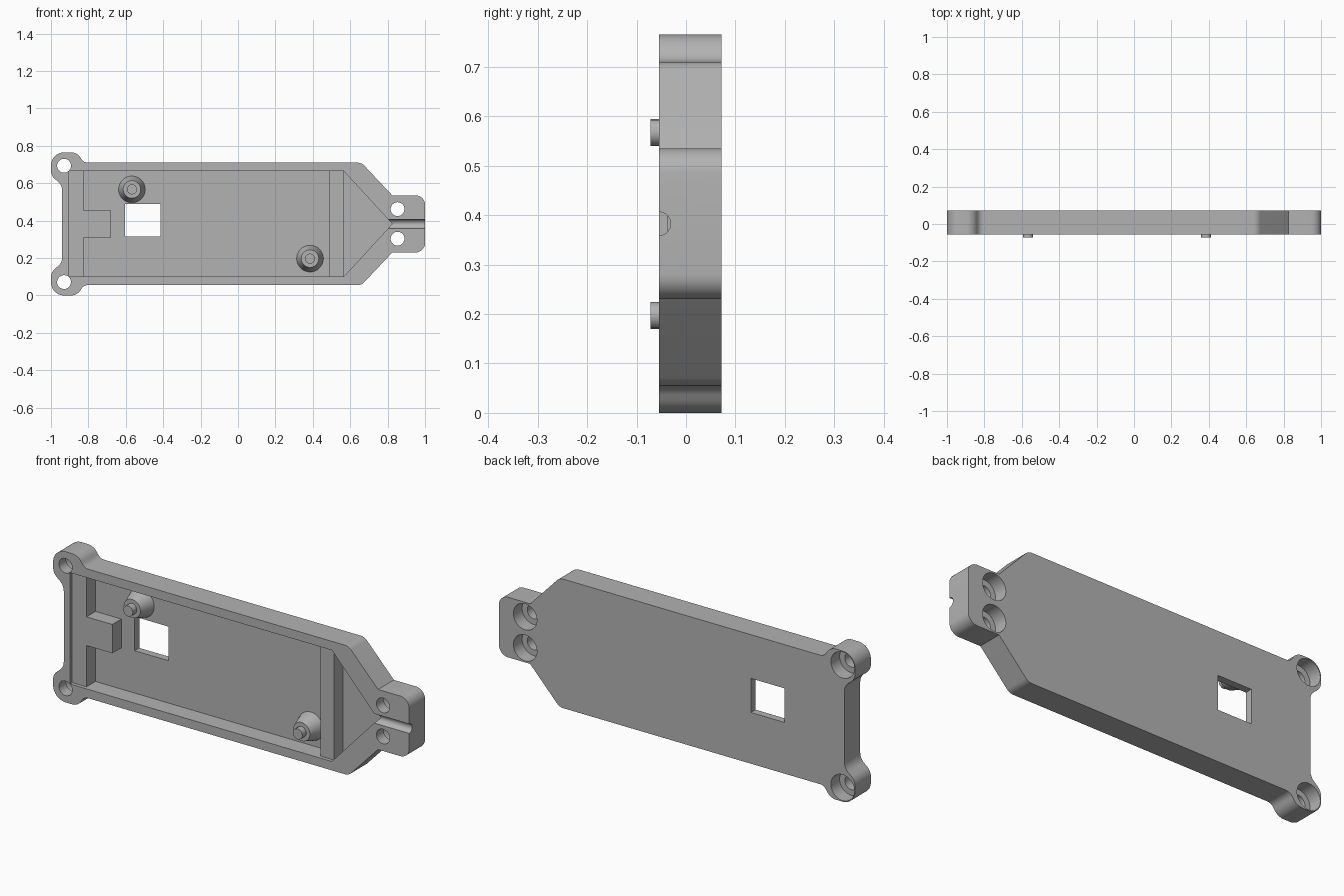
import bpy, bmesh, math
from mathutils import Vector, Matrix

if "Cube" in bpy.data.objects:
    bpy.data.objects.remove(bpy.data.objects["Cube"], do_unlink=True)

FRONT, BACK, FLOOR, LEDGE, MID = -0.055, 0.072, 0.035, -0.037, 0.3825

grey = bpy.data.materials.new("grey plastic")
grey.use_nodes = True
grey.diffuse_color = (0.45, 0.45, 0.45, 1)
grey.node_tree.nodes["Principled BSDF"].inputs["Base Color"].default_value = (0.45, 0.45, 0.45, 1)


def finish(bm, name):
    bmesh.ops.recalc_face_normals(bm, faces=bm.faces)
    me = bpy.data.meshes.new(name)
    bm.to_mesh(me)
    bm.free()
    me.materials.append(grey)
    ob = bpy.data.objects.new(name, me)
    bpy.context.collection.objects.link(ob)
    return ob


def prism(name, points, y0, y1):
    """Extrude an x-z outline along y."""
    bm = bmesh.new()
    face = bm.faces.new([bm.verts.new((x, y0, z)) for x, z in points])
    ext = bmesh.ops.extrude_face_region(bm, geom=[face])
    verts = [g for g in ext["geom"] if isinstance(g, bmesh.types.BMVert)]
    bmesh.ops.translate(bm, verts=verts, vec=(0, y1 - y0, 0))
    return finish(bm, name)


def cone(name, x, z, y0, y1, r0, r1, sides=40):
    """Round part along y, radius r0 at y0 and r1 at y1."""
    bm = bmesh.new()
    mat = Matrix.Translation((x, (y0 + y1) / 2, z)) @ Matrix.Rotation(-math.pi / 2, 4, "X")
    bmesh.ops.create_cone(bm, cap_ends=True, segments=sides, radius1=r0, radius2=r1,
                          depth=y1 - y0, matrix=mat)
    return finish(bm, name)


def rounded(corners, steps=8):
    """Round each (x, z, radius) corner of an outline."""
    out = []
    for i, (x, z, r) in enumerate(corners):
        p = Vector((x, z))
        if r == 0:
            out.append(p)
            continue
        a = (Vector(corners[i - 1][:2]) - p).normalized()
        b = (Vector(corners[(i + 1) % len(corners)][:2]) - p).normalized()
        half = a.angle(b) / 2
        centre = p + (a + b).normalized() * r / math.sin(half)
        start = p + a * r / math.tan(half) - centre
        end = p + b * r / math.tan(half) - centre
        sweep = math.pi - 2 * half
        for k in range(steps + 1):
            t = k / steps
            out.append(centre + (start * math.sin((1 - t) * sweep)
                                 + end * math.sin(t * sweep)) / math.sin(sweep))
    return out


def cut(target, cutter):
    cutter.hide_render = True
    mod = target.modifiers.new("cut", "BOOLEAN")
    mod.operation, mod.solver, mod.object = "DIFFERENCE", "EXACT", cutter
    bpy.context.view_layer.objects.active = target
    bpy.ops.object.modifier_apply(modifier=mod.name)
    bpy.data.objects.remove(cutter, do_unlink=True)


def smooth(ob):
    bpy.ops.object.select_all(action="DESELECT")
    ob.select_set(True)
    bpy.context.view_layer.objects.active = ob
    bpy.ops.object.shade_smooth_by_angle(angle=math.radians(30))


# Plate outline: upper half, mirrored to the lower half
upper = [(-0.94, 0.59, 0.06), (-1, 0.64, 0.06), (-1, 0.765, 0.07), (-0.86, 0.765, 0.06),
         (-0.825, 0.71, 0.04), (0.66, 0.71, 0.05), (0.825, 0.535, 0), (1, 0.535, 0.05)]
lower = [(x, 2 * MID - z, r) for x, z, r in reversed(upper)]
tray = prism("tray", rounded(upper + lower), FRONT, BACK)

# Shallow recess that leaves the rim, then the deep pocket around ledge, tongue and rib
low, high = 0.1, 2 * MID - 0.1
cut(tray, prism("recess", [(-0.905, low), (0.565, low), (0.565, high), (-0.905, high)],
                FRONT - 0.1, LEDGE))
tongue = [(-0.825, MID + 0.073), (-0.68, MID + 0.073), (-0.68, MID - 0.073), (-0.825, MID - 0.073)]
cut(tray, prism("pocket", [(-0.825, low), (0.49, low), (0.49, high), (-0.825, high)] + tongue,
                FRONT - 0.1, FLOOR))
cut(tray, prism("nose_pocket", [(0.565, low), (0.825, MID), (0.565, high)], FRONT - 0.1, FLOOR))

# Square window through the floor
cut(tray, prism("window", [(-0.605, 0.315), (-0.415, 0.315), (-0.415, 0.488), (-0.605, 0.488)],
                -0.2, 0.2))

# Cable groove through the end tab
bm = bmesh.new()
bmesh.ops.create_cone(bm, cap_ends=True, segments=32, radius1=0.024, radius2=0.024, depth=0.4,
                      matrix=Matrix.Translation((1.0, FRONT, MID)) @ Matrix.Rotation(math.pi / 2, 4, "Y"))
cut(tray, finish(bm, "groove"))

# Screw holes, counterbored from the back
for x, dz in ((-0.93, 0.311), (0.853, 0.079)):
    for side in (1, -1):
        z = MID + side * dz
        cut(tray, cone("hole", x, z, -0.2, 0.2, 0.037, 0.037))
        cut(tray, cone("counterbore", x, z, 0.002, 0.2, 0.066, 0.066))
smooth(tray)

# Tapered standoffs with locating pins
for name, x, z in (("upper", -0.567, 0.567), ("lower", 0.385, 0.197)):
    smooth(cone(name + "_standoff", x, z, -0.04, FLOOR + 0.005, 0.047, 0.073))
    pin = cone(name + "_pin", x, z, -0.072, -0.03, 0.027, 0.027, 16)
    smooth(pin)
